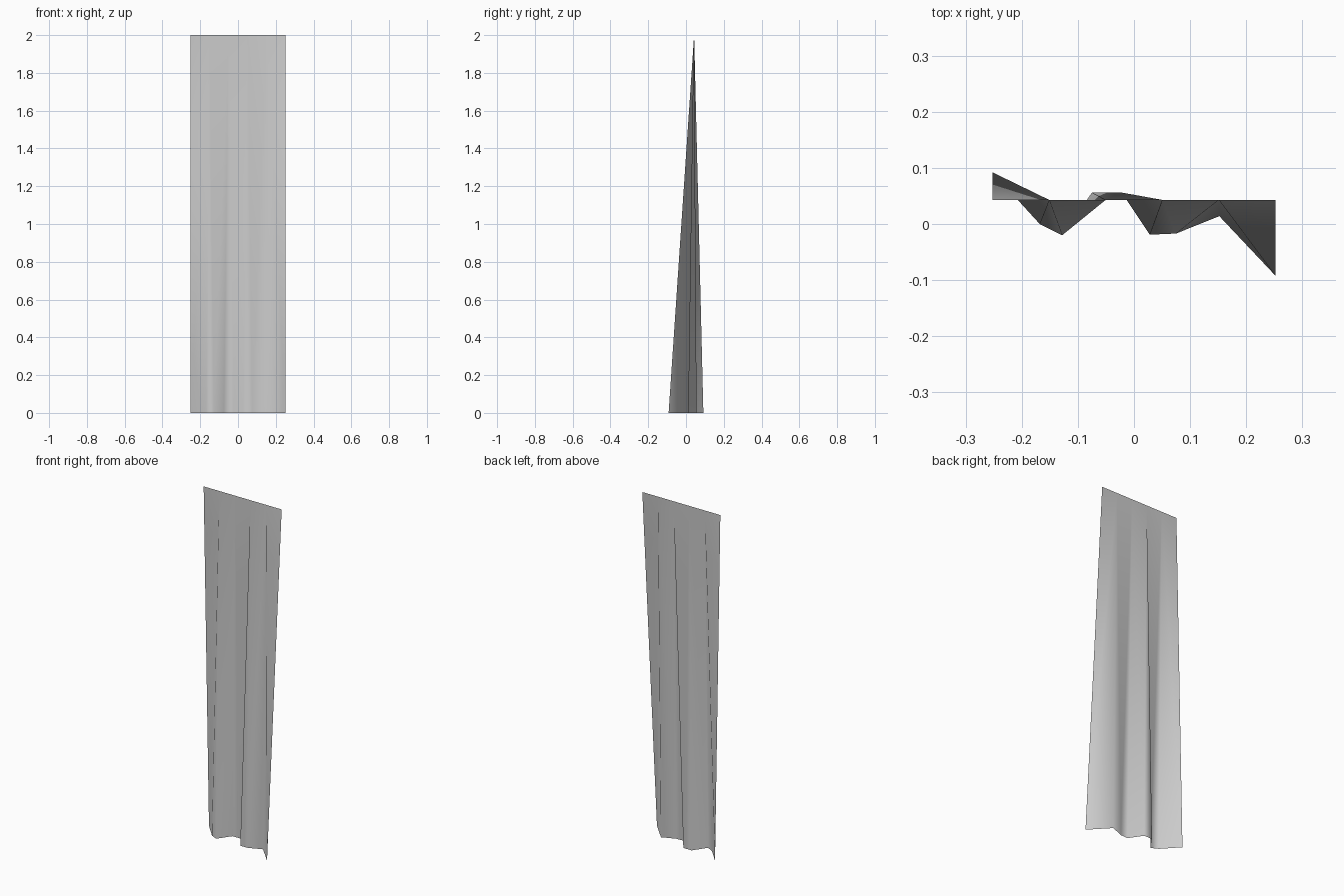
import bpy
import bmesh

if "Cube" in bpy.data.objects:
    bpy.data.objects.remove(bpy.data.objects["Cube"])

# Hanging cloth: straight top rail, wavy bottom hem, one ruled sheet between them
rail_y = 0.043
hem = [(-0.252, 0.092), (-0.168, 0.0), (-0.128, -0.02), (-0.075, 0.056),
       (-0.022, 0.056), (0.028, -0.019), (0.075, -0.017), (0.152, 0.014),
       (0.252, -0.092)]

bm = bmesh.new()
top = [bm.verts.new((-0.252 + 0.504 * i / 5, rail_y, 2)) for i in range(6)]
bottom = [bm.verts.new((x, y, 0)) for x, y in hem]

# Zip the two edges together: one rail step for every two hem steps
for i in range(5):
    b = 2 * i
    bm.faces.new((bottom[b], top[i + 1], top[i]))
    if i < 4:
        for k in (b, b + 1):
            bm.faces.new((bottom[k], bottom[k + 1], top[i + 1]))

mesh = bpy.data.meshes.new("cloth_panel")
bm.to_mesh(mesh)
bm.free()
panel = bpy.data.objects.new("cloth_panel", mesh)
bpy.context.collection.objects.link(panel)

# Smooth folds
for p in mesh.polygons:
    p.use_smooth = True
